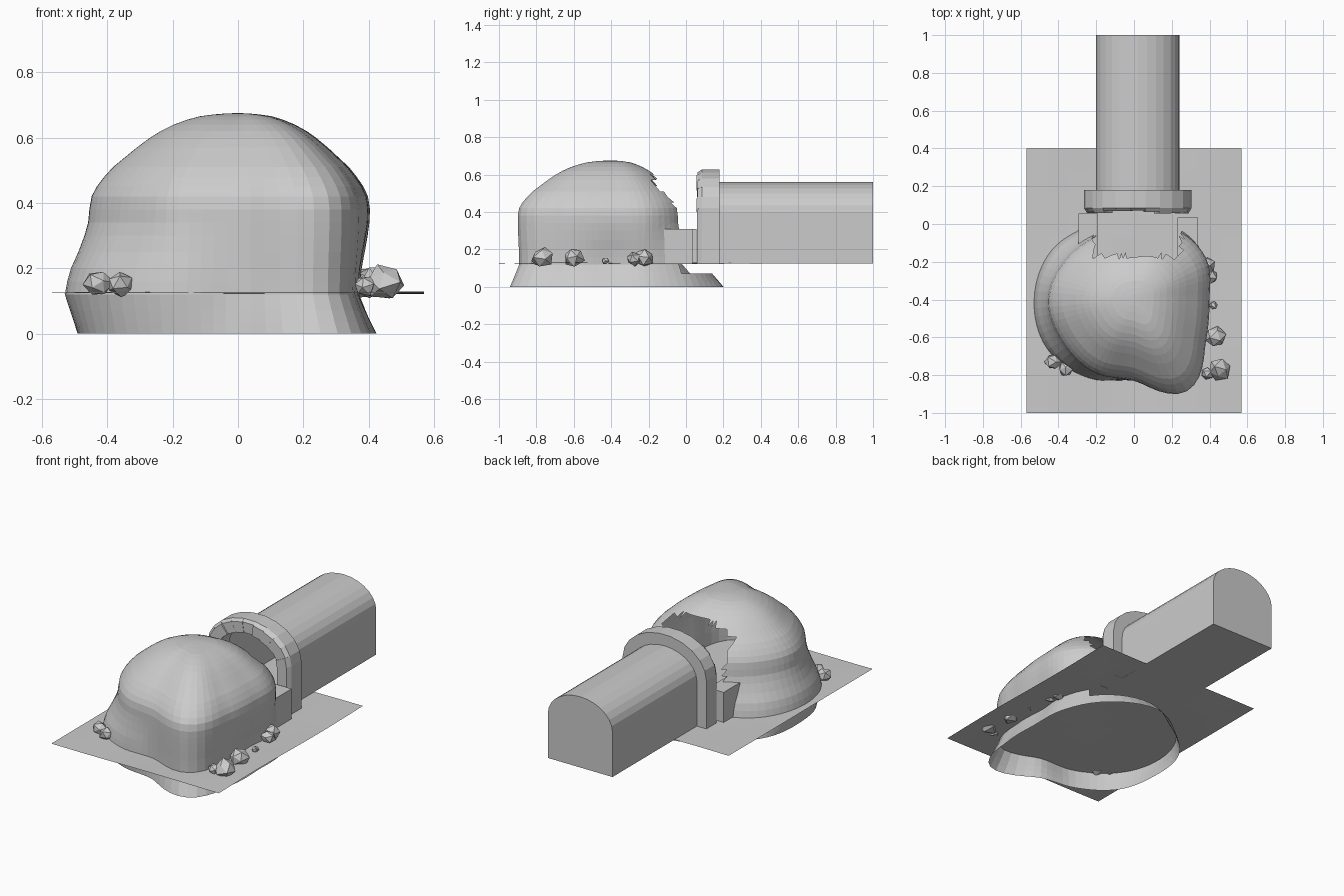
import bpy, bmesh, math, random
from mathutils import Vector, Matrix

random.seed(4)
if "Cube" in bpy.data.objects:
    bpy.data.objects.remove(bpy.data.objects["Cube"])

stone = bpy.data.materials.new("grey stone")
stone.use_nodes = True
GREY = (0.6, 0.6, 0.6, 1)
stone.diffuse_color = GREY
stone.node_tree.nodes["Principled BSDF"].inputs["Base Color"].default_value = GREY

FLOOR = 0.125


def finish(bm, name, normals=True):
    if normals:
        bmesh.ops.recalc_face_normals(bm, faces=bm.faces)
    mesh = bpy.data.meshes.new(name)
    bm.to_mesh(mesh)
    bm.free()
    mesh.materials.append(stone)
    ob = bpy.data.objects.new(name, mesh)
    bpy.context.collection.objects.link(ob)
    return ob


def spline(a, b, c, d, t):
    return b + 0.5 * t * (c - a + t * (2*a - 5*b + 4*c - d + t * (3*(b - c) + d - a)))


def ring_radius(radii, angle):
    n = len(radii)
    f = angle / math.tau * n
    i = int(f)
    return spline(*(radii[(i + k) % n] for k in (-1, 0, 1, 2)), f - i)


# Hollow mound: three polar outlines blended upward, then shrunk to the crown
foot = [.42, .47, .55, .60, .53, .52, .49, .50, .46, .44, .61, .48]
waist = [.36, .42, .49, .50, .46, .51, .53, .53, .48, .43, .55, .42]
bulge = [.40, .44, .43, .38, .39, .42, .455, .44, .44, .43, .56, .44]


def mix(a, b, t):
    return [p + (q - p) * t for p, q in zip(a, b)]


levels = [(0, foot), (.035, mix(foot, waist, .3)), (.07, mix(foot, waist, .6)),
          (.12, waist), (.16, mix(waist, bulge, .1)), (.2, mix(waist, bulge, .25)),
          (.25, mix(waist, bulge, .55)), (.3, mix(waist, bulge, .8)),
          (.34, mix(waist, bulge, .95)), (.38, bulge)]
crown = [(.42, .985), (.45, .95), (.48, .9), (.51, .84), (.54, .76), (.57, .68),
         (.6, .59), (.62, .52), (.64, .43), (.655, .34), (.665, .26), (.671, .16), (.674, .08)]
levels += [(z, [r * s for r in bulge]) for z, s in crown]

SEGS = 72
bm = bmesh.new()
rings = []
for z, radii in levels:
    ring = []
    for i in range(SEGS):
        a = math.tau * i / SEGS
        r = ring_radius(radii, a)
        ring.append(bm.verts.new((r * math.cos(a), r * math.sin(a) - .4, z)))
    rings.append(ring)
for low, high in zip(rings, rings[1:]):
    for i in range(SEGS):
        j = (i + 1) % SEGS
        bm.faces.new((low[i], low[j], high[j], high[i]))
top = bm.verts.new((0, -.4, .675))
for i in range(SEGS):
    bm.faces.new((rings[-1][i], rings[-1][(i + 1) % SEGS], top))
bmesh.ops.recalc_face_normals(bm, faces=bm.faces)
bmesh.ops.triangulate(bm, faces=[f for f in bm.faces if f.calc_center_median().y > -.25])


# Ragged opening at the back of the mound
def in_opening(c):
    half = .28 if c.z < .3 else .23
    return c.z > .07 and c.y > -.17 and abs(c.x - .02) < half


bmesh.ops.delete(bm, geom=[f for f in bm.faces if in_opening(f.calc_center_median())],
                 context='FACES')
mound = finish(bm, "mound", normals=False)

# Gently uneven ground sheet
bm = bmesh.new()
bmesh.ops.create_grid(bm, x_segments=10, y_segments=12, size=1)
for v in bm.verts:
    v.co = (v.co.x * .57, v.co.y * .7 - .3, FLOOR)
    v.co.z += .004 * math.sin(7 * v.co.x + 1) * math.cos(5 * v.co.y)
finish(bm, "ground", normals=False)


# Arch outline from one foot over the top to the other
MID = .02


def arch(half, spring, height, steps):
    pts = [(MID + half, FLOOR)]
    for i in range(steps + 1):
        a = math.pi * i / steps
        pts.append((MID + half * math.cos(a), spring + (height - spring) * math.sin(a)))
    return pts + [(MID - half, FLOOR)]


# Tunnel: open at the mouth, closed floor and far end
bm = bmesh.new()
outline = arch(.22, .40, .56, 14)
near = [bm.verts.new((x, .1, z)) for x, z in outline]
far = [bm.verts.new((x, 1, z)) for x, z in outline]
for i in range(len(outline)):
    j = (i + 1) % len(outline)
    bm.faces.new((near[i], near[j], far[j], far[i]))
bm.faces.new(far)
finish(bm, "tunnel")

# Portal frame: wedge stones with a chamfered outer front edge
inner = arch(.205, .40, .55, 11)
outer = arch(.285, .42, .63, 11)
bm = bmesh.new()
for k in range(len(inner) - 1):
    front = .055 + random.uniform(0, .018)
    ends = []
    for (xi, zi), (xo, zo) in zip(inner[k:k + 2], outer[k:k + 2]):
        xc, zc = xo + (xi - xo) * .2, zo + (zi - zo) * .2
        section = [(xi, front, zi), (xc, front, zc), (xo, .085, zo), (xo, .18, zo), (xi, .18, zi)]
        ends.append([bm.verts.new(p) for p in section])
    a, b = ends
    for i in range(5):
        j = (i + 1) % 5
        bm.faces.new((a[i], a[j], b[j], b[i]))
    bm.faces.new(a)
    bm.faces.new(b)
finish(bm, "portal_stones")


# Low blocks joining the mound to the portal
def block(name, x0, x1, y0, y1, z0, z1):
    bm = bmesh.new()
    bmesh.ops.create_cube(bm, size=1)
    for v in bm.verts:
        v.co = (x1 if v.co.x > 0 else x0, y1 if v.co.y > 0 else y0, z1 if v.co.z > 0 else z0)
    return finish(bm, name)


block("right_block", -.295, -.19, -.18, .055, FLOOR, .31)
block("left_block", .23, .34, -.18, .035, FLOOR, .31)

# Loose rocks around the foot of the mound
rocks = [(.38, -.22, .05), (.40, -.28, .04), (.42, -.43, .022), (.43, -.60, .058),
         (.45, -.77, .056), (.385, -.79, .035), (-.43, -.73, .045), (-.36, -.765, .045)]
for n, (x, y, r) in enumerate(rocks):
    bm = bmesh.new()
    bmesh.ops.create_icosphere(bm, subdivisions=1, radius=r)
    spin = Matrix.Rotation(random.uniform(0, 6), 3, Vector((random.random(), random.random(), 1)))
    for v in bm.verts:
        p = spin @ v.co * random.uniform(.85, 1.2)
        v.co = (x + p.x, y + p.y, FLOOR + r * .6 + p.z * .9)
    finish(bm, f"rock_{n + 1}")
